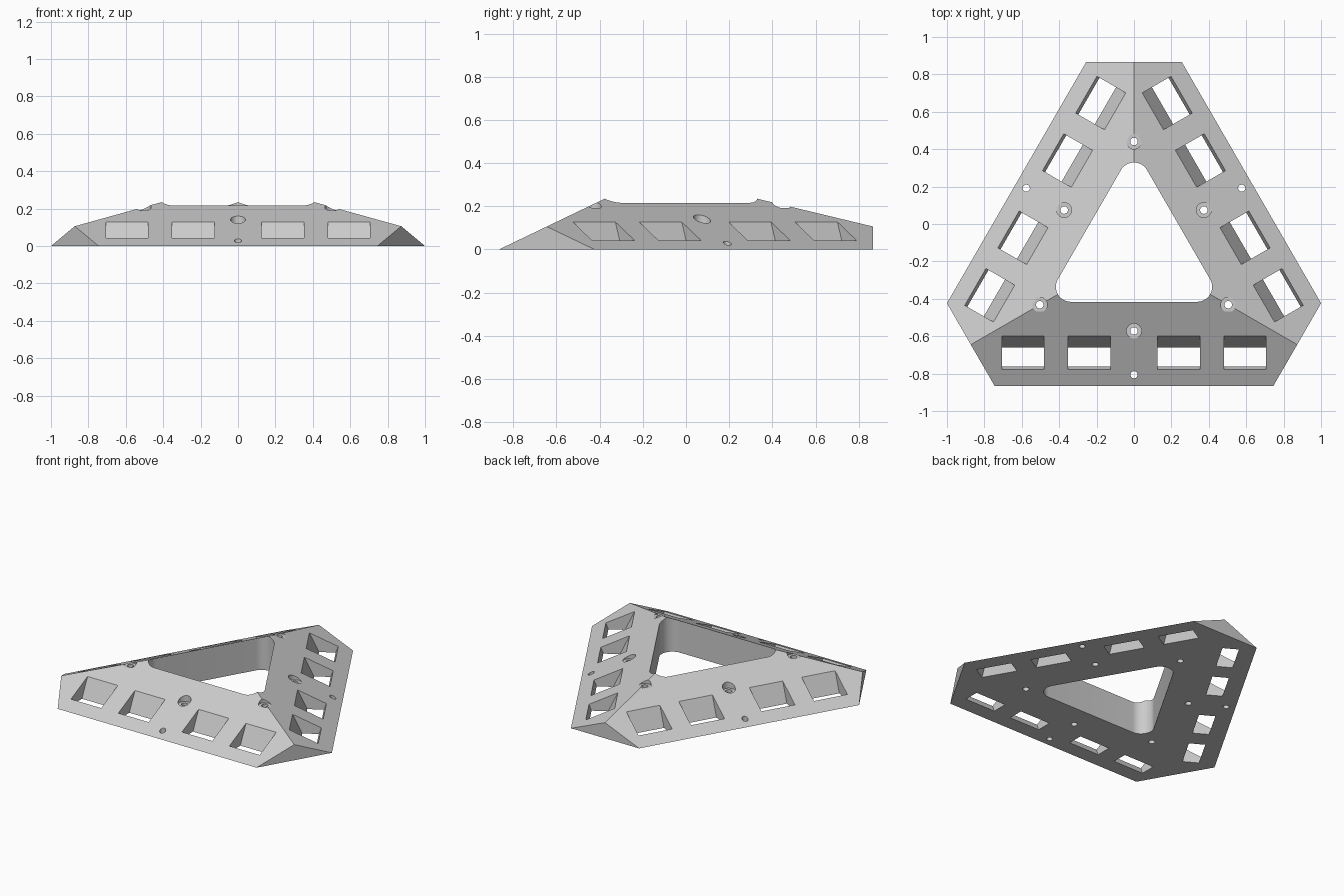
import bpy, bmesh, math
from mathutils import Matrix, Vector

if "Cube" in bpy.data.objects:
    bpy.data.objects.remove(bpy.data.objects["Cube"])

Y0 = -0.141          # centre of the threefold symmetry
SLOPE = 0.48         # rise of the sloping faces
APOTHEM = 0.725      # centre to long edge
HALF = 0.745         # half length of a long edge


def turn(p, k):
    return Matrix.Rotation(math.radians(120 * k), 3, 'Z') @ Vector(p)


def make_object(name, bm):
    bmesh.ops.recalc_face_normals(bm, faces=bm.faces)
    mesh = bpy.data.meshes.new(name)
    bm.to_mesh(mesh)
    bm.free()
    ob = bpy.data.objects.new(name, mesh)
    bpy.context.collection.objects.link(ob)
    return ob


def loft(bm, rings):
    """Closed solid through rings of equal point count."""
    rows = [[bm.verts.new(p) for p in r] for r in rings]
    n = len(rows[0])
    for a, b in zip(rows, rows[1:]):
        for i in range(n):
            j = (i + 1) % n
            bm.faces.new((a[i], a[j], b[j], b[i]))
    bm.faces.new(rows[0][::-1])
    bm.faces.new(rows[-1])


def drill(bm, r, profile, k, n=32):
    """Round stepped hole at radius r in front of the centre, turned by k thirds."""
    loft(bm, [[turn((s * math.cos(2 * math.pi * i / n),
                     -r + s * math.sin(2 * math.pi * i / n), z), k)
               for i in range(n)] for s, z in profile])


# Sloping triangular body with vertical cut corners
bm = bmesh.new()
apex = bm.verts.new((0, 0, SLOPE * APOTHEM))
left, right, ridge = [], [], []
for k in range(3):
    left.append(bm.verts.new(turn((-HALF, -APOTHEM, 0), k)))
    right.append(bm.verts.new(turn((HALF, -APOTHEM, 0), k)))
    end_r = HALF * math.cos(math.pi / 6) + APOTHEM / 2
    corner = (end_r * math.cos(math.pi / 6), -end_r / 2, SLOPE * (APOTHEM - end_r / 2))
    ridge.append(bm.verts.new(turn(corner, k)))
for k in range(3):
    n = (k + 1) % 3
    bm.faces.new((left[k], right[k], ridge[k], apex, ridge[k - 1]))
    bm.faces.new((right[k], left[n], ridge[k]))
bm.faces.new([v for k in range(3) for v in (left[k], right[k])][::-1])
body = make_object("triangular_frame", bm)

# Cutters
bm = bmesh.new()

# Central rounded triangular opening
R, INNER, STEPS = 0.08, 0.275, 16
outline = []
for k in range(3):
    c = turn((0, 2 * (INNER - R), 0), k)
    for i in range(STEPS + 1):
        a = math.radians(30 + 120 * k + 120 * i / STEPS)
        outline.append((c.x + R * math.cos(a), c.y + R * math.sin(a)))
loft(bm, [[(x, y, z) for x, y in outline] for z in (-0.1, 0.5)])

for k in range(3):
    # Four tapered windows in each sloping side
    for x0, x1 in ((-0.707, -0.48), (-0.352, -0.125), (0.125, 0.352), (0.48, 0.707)):
        rings = []
        for z in (-0.05, 0.25):
            lo = -0.762 - 0.38 * z - Y0
            hi = -0.66 + 0.47 * z - Y0
            rings.append([turn(p, k) for p in
                          ((x0, lo, z), (x1, lo, z), (x1, hi, z), (x0, hi, z))])
        loft(bm, rings)
    # Counterbored hole in the middle of each side
    drill(bm, 0.431, [(0.02, -0.05), (0.02, 0.118), (0.04, 0.118), (0.04, 0.4)], k)
    # Small hole close to each long edge
    drill(bm, 0.665, [(0.019, -0.05), (0.019, 0.3)], k)
    # Counterbored hole on each ridge
    drill(bm, -0.582, [(0.02, -0.05), (0.02, 0.191), (0.04, 0.191), (0.04, 0.4)], k)
cutter = make_object("opening_cutter", bm)
cutter.hide_render = True

# Cut the openings, then drop the cutter
mod = body.modifiers.new("openings", 'BOOLEAN')
mod.operation = 'DIFFERENCE'
mod.solver = 'EXACT'
mod.object = cutter
bpy.context.view_layer.objects.active = body
body.select_set(True)
bpy.ops.object.modifier_apply(modifier=mod.name)
bpy.data.objects.remove(cutter)

# Finish: placement, colour, smooth curved walls
body.data.transform(Matrix.Translation((0, Y0, 0)))
grey = bpy.data.materials.new("light_grey")
grey.diffuse_color = (0.6, 0.6, 0.6, 1)
grey.use_nodes = True
grey.node_tree.nodes["Principled BSDF"].inputs["Base Color"].default_value = grey.diffuse_color
body.data.materials.clear()
body.data.materials.append(grey)
bpy.ops.object.shade_smooth_by_angle(angle=math.radians(25))
